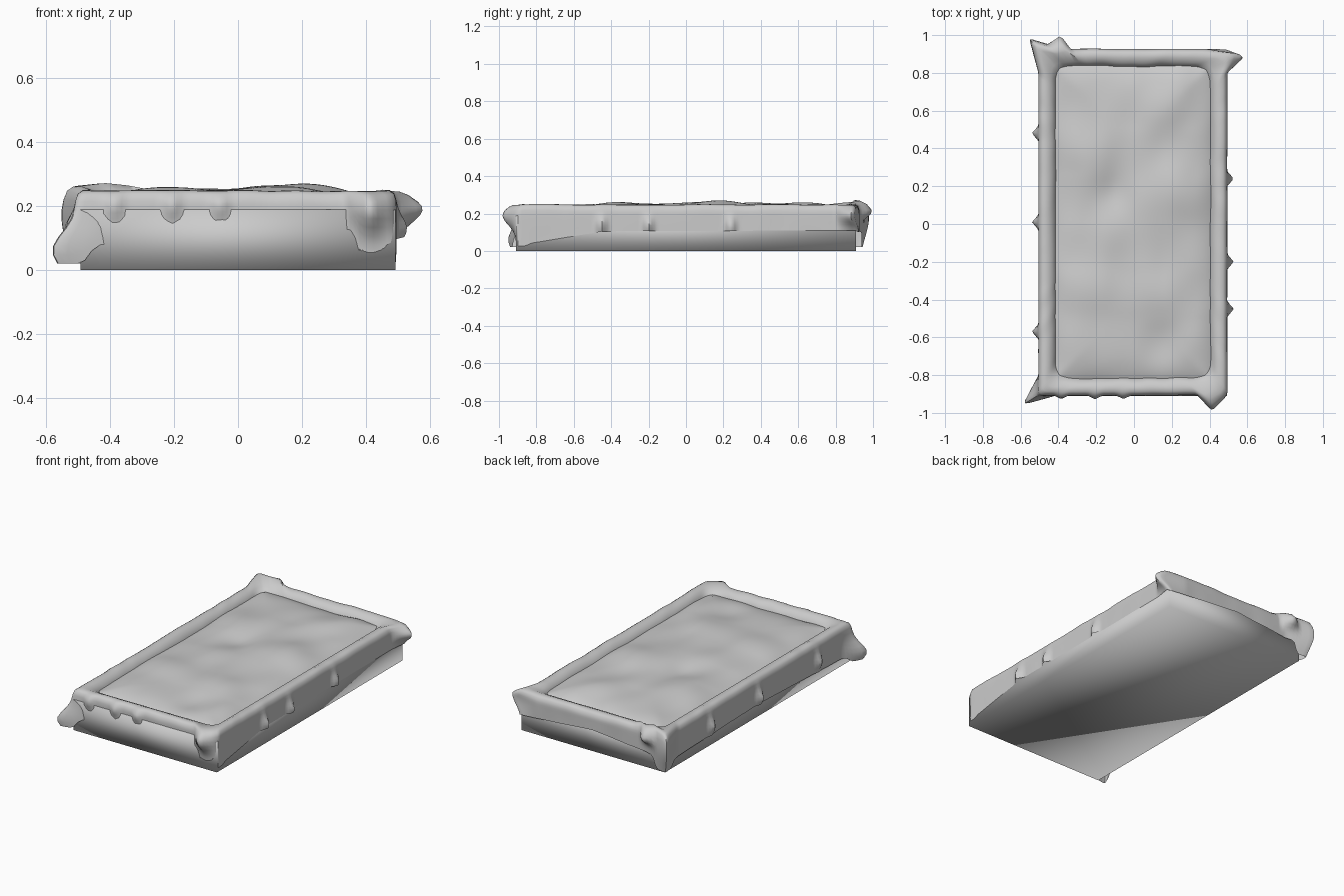
import bpy, bmesh, math
from mathutils import Vector, noise

cube = bpy.data.objects.get("Cube")
if cube:
    bpy.data.objects.remove(cube, do_unlink=True)

HX, HY = 0.5, 0.917           # half size of the draped rim
CENTRE = Vector((-0.006, 0.01, 0))


def finish(name, bm):
    bmesh.ops.recalc_face_normals(bm, faces=bm.faces)
    mesh = bpy.data.meshes.new(name)
    bm.to_mesh(mesh)
    bm.free()
    for poly in mesh.polygons:
        poly.use_smooth = True
    obj = bpy.data.objects.new(name, mesh)
    bpy.context.collection.objects.link(obj)
    return obj


def interp(points, t):
    for (a, za), (b, zb) in zip(points, points[1:]):
        if t <= b:
            return za + (zb - za) * max(0, (t - a) / (b - a))
    return points[-1][1]


def rounded(x, y, inset, radius):
    """Point of the outer rectangle moved to an inset, rounded one."""
    hx, hy = HX - inset, HY - inset
    p = Vector((x / HX * hx, y / HY * hy, 0))
    c = Vector((max(radius - hx, min(hx - radius, p.x)),
                max(radius - hy, min(hy - radius, p.y)), 0))
    return c + (p - c).normalized() * radius


# Solid tray under the cloth
bm = bmesh.new()
bmesh.ops.create_cube(bm, size=1)
for v in bm.verts:
    v.co = Vector((v.co.x * 0.985, v.co.y * 1.82, (v.co.z + 0.5) * 0.19))
finish("tray_base", bm)

# Hanging hem heights along each side
FRONT_HEM = [(-0.5, 0.06), (-0.3, 0.105), (-0.05, 0.158), (0.37, 0.125), (0.5, 0.12)]
BACK_HEM = [(-0.5, 0.09), (0, 0.14), (0.5, 0.1)]
LEFT_HEM = [(-0.91, 0.03), (-0.45, 0.105), (0.92, 0.11)]
RIGHT_HEM = [(-0.91, 0.05), (0, 0.085), (0.92, 0.06)]
# Corner flaps that hang lower: x, y, hem height, reach
FLAPS = [(0.45, -0.91, 0.025, 0.075), (-0.5, -0.91, 0.02, 0.07),
         (-0.5, 0.92, 0.02, 0.08)]
# Pulled out folds: position, pull, reach, height, height spread
FOLDS = [
    ((0.42, -0.91), (0, -0.085, 0), 0.08, 0.19, 0.07),
    ((-0.5, -0.91), (-0.08, -0.05, 0), 0.1, 0.06, 0.08),
    ((-0.5, 0.92), (-0.05, 0.055, 0), 0.13, 0.17, 0.14),
    ((-0.38, 0.92), (0, 0.07, 0), 0.05, 0.21, 0.04),
    ((-0.43, 0.92), (0, 0, 0.025), 0.15, 0.25, 0.03),
    ((0.5, 0.9), (0.085, -0.03, 0), 0.11, 0.19, 0.06),
]
# Small pinches along the sides
for y in (0.47, 0.0, -0.58):
    FOLDS.append(((-HX, y), (-0.035, 0, 0), 0.04, 0.13, 0.05))
for y in (0.23, -0.21, -0.46):
    FOLDS.append(((HX, y), (0.035, 0, 0), 0.04, 0.13, 0.05))
for x in (-0.38, -0.2, -0.05):
    FOLDS.append(((x, -HY), (0, -0.02, 0), 0.04, 0.2, 0.04))


def hem_height(side, x, y):
    table = (FRONT_HEM, LEFT_HEM, BACK_HEM, RIGHT_HEM)[side]
    z = interp(table, x if side % 2 == 0 else y)
    for fx, fy, low, reach in FLAPS:
        w = math.exp(-(math.hypot(x - fx, y - fy) / reach) ** 8)
        z += (min(low, z) - z) * w
    return z


# Perimeter stations, anticlockwise from the front right corner
corners = [(-HX, -HY), (HX, -HY), (HX, HY), (-HX, HY)]
stations = []
for side in range(4):
    (ax, ay), (bx, by) = corners[side], corners[(side + 1) % 4]
    count = 70 if side % 2 == 0 else 124
    for i in range(count):
        t = i / count
        stations.append((side, ax + (bx - ax) * t, ay + (by - ay) * t))

# Rim profile from inside to outside: inset, height, corner radius
RIM = [(0.105, 0.16, 0.1), (0.09, 0.215, 0.085), (0.07, 0.238, 0.06),
       (0.045, 0.248, 0.04), (0.022, 0.247, 0.025), (0.007, 0.236, 0.018),
       (0.001, 0.215, 0.015)]
DROP_STEPS = 7

# Cloth draped over the rim
bm = bmesh.new()
columns = []
for side, x, y in stations:
    hem = hem_height(side, x, y)
    profile = list(RIM)
    for k in range(1, DROP_STEPS + 1):
        profile.append((0, 0.215 + (hem - 0.215) * k / DROP_STEPS, 0.012))
    column = []
    for inset, z, radius in profile:
        p = rounded(x, y, inset, radius)
        p.z = z
        # Soft wrinkles
        wave = noise.noise(Vector((x * 9, y * 9, z * 7)))
        p.z += 0.004 * wave if inset else 0
        p.xy *= 1 + 0.006 * wave * (2 if inset > 0.05 else 0.5)
        for (fx, fy), pull, reach, height, spread in FOLDS:
            w = max(0, 1 - math.hypot(x - fx, y - fy) / reach)
            if w and inset < 0.06:
                w *= math.exp(-((z - height) / spread) ** 2)
                p += Vector(pull) * w
        column.append(bm.verts.new(p + CENTRE))
    columns.append(column)
for a, b in zip(columns, columns[1:] + columns[:1]):
    for k in range(len(a) - 1):
        bm.faces.new((a[k], b[k], b[k + 1], a[k + 1]))
cloth = finish("draped_cloth", bm)
cloth.data.set_sharp_from_angle(angle=math.radians(50))

# Uneven filling inside the rim: mounds as x, y, height, reach
MOUNDS = [(0.2, 0.15, 0.028, 0.16), (-0.2, 0.38, 0.018, 0.14),
          (-0.05, -0.08, 0.014, 0.14), (0.2, -0.4, 0.012, 0.18),
          (-0.25, -0.35, 0.014, 0.15), (0.2, 0.6, 0.012, 0.15),
          (-0.1, 0.15, -0.015, 0.1), (0.1, -0.65, -0.012, 0.15)]
bm = bmesh.new()
bmesh.ops.create_grid(bm, x_segments=44, y_segments=84, size=1)
for v in bm.verts:
    x, y = v.co.x * 0.42, v.co.y * 0.84
    edge = min(0.42 - abs(x), 0.84 - abs(y))
    z = 0.208 + 0.036 * (1 - math.exp(-edge / 0.07))
    z += 0.012 * noise.noise(Vector((x * 6, y * 4, 3)))
    for mx, my, height, reach in MOUNDS:
        z += height * math.exp(-((x - mx) ** 2 + (y - my) ** 2) / reach ** 2)
    v.co = Vector((x, y, z)) + CENTRE
finish("filling", bm)
